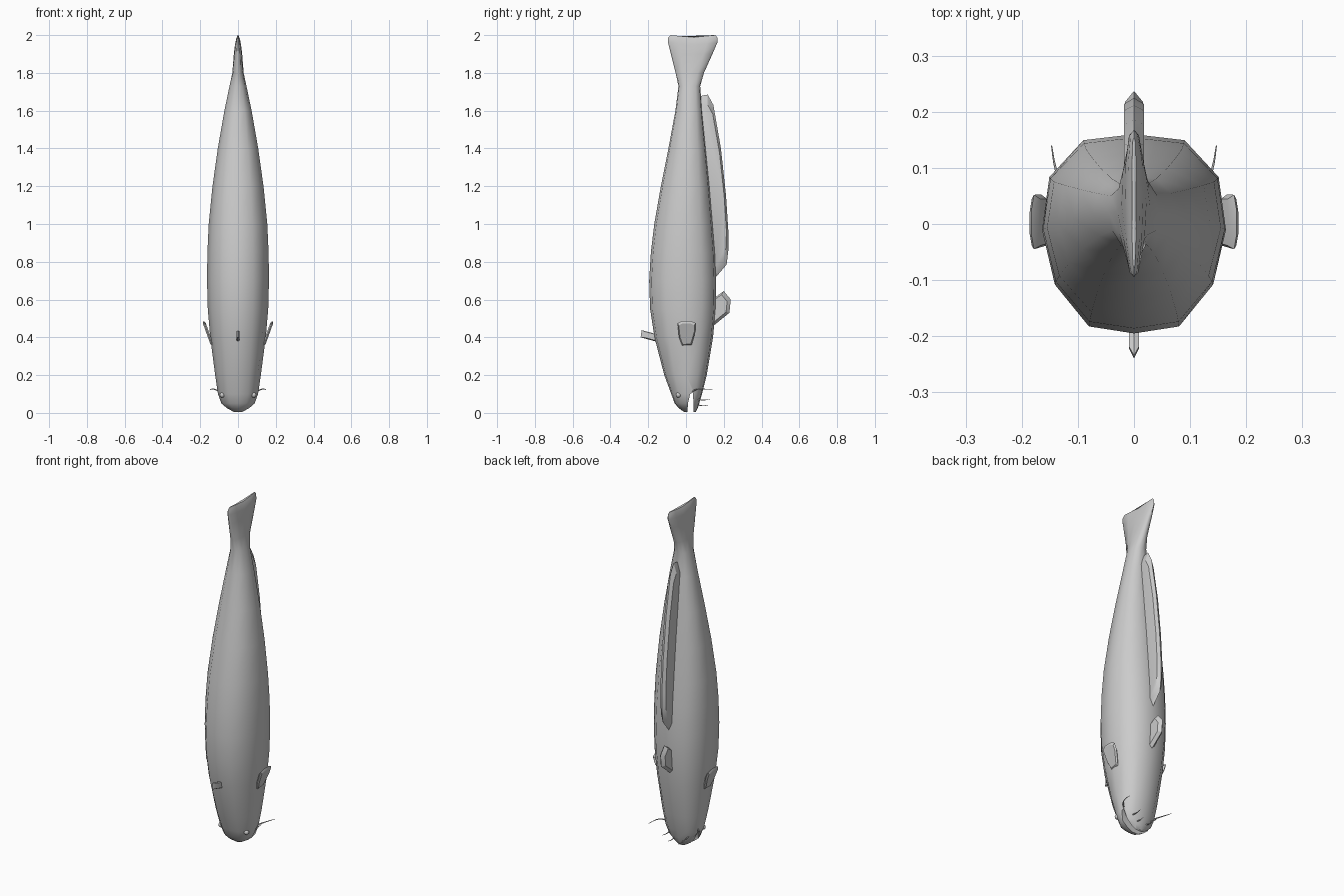
import bpy, bmesh, math
from mathutils import Vector

if "Cube" in bpy.data.objects:
    bpy.data.objects.remove(bpy.data.objects["Cube"], do_unlink=True)

grey = bpy.data.materials.new("fish grey")
grey.use_nodes = True
grey.diffuse_color = (0.6, 0.6, 0.6, 1)
grey.node_tree.nodes["Principled BSDF"].inputs["Base Color"].default_value = (0.6, 0.6, 0.6, 1)


def activate(ob):
    bpy.ops.object.select_all(action='DESELECT')
    ob.select_set(True)
    bpy.context.view_layer.objects.active = ob


def finish(bm, name, angle):
    bmesh.ops.recalc_face_normals(bm, faces=bm.faces)
    me = bpy.data.meshes.new(name)
    bm.to_mesh(me)
    bm.free()
    ob = bpy.data.objects.new(name, me)
    bpy.context.collection.objects.link(ob)
    me.materials.append(grey)
    activate(ob)
    if angle:
        bpy.ops.object.shade_smooth_by_angle(angle=math.radians(angle))
    return ob


def bridge(bm, a, b):
    n = len(a)
    for i in range(n):
        j = (i + 1) % n
        bm.faces.new((a[i], a[j], b[j], b[i]))


# Body and tail: twelve-sided rings of (height, back y, belly y, half width)
RINGS = [
    (0.005, -0.01, 0.052, 0.025), (0.025, -0.038, 0.062, 0.06),
    (0.05, -0.06, 0.07, 0.088), (0.1, -0.078, 0.085, 0.106),
    (0.2, -0.115, 0.11, 0.121), (0.4, -0.167, 0.143, 0.147),
    (0.55, -0.19, 0.157, 0.16), (0.7, -0.195, 0.16, 0.164),
    (0.85, -0.186, 0.154, 0.162), (1.0, -0.168, 0.142, 0.155),
    (1.2, -0.133, 0.125, 0.135), (1.4, -0.093, 0.105, 0.107),
    (1.6, -0.056, 0.085, 0.072), (1.73, -0.04, 0.075, 0.045),
    (1.8, -0.055, 0.095, 0.03), (1.9, -0.08, 0.14, 0.022),
    (1.96, -0.095, 0.166, 0.016), (1.985, -0.095, 0.168, 0.011),
    (2.0, -0.08, 0.155, 0.004)]
HALF = [(0, -1), (0.49, -0.93), (0.86, -0.51), (1, 0.04),
        (0.92, 0.57), (0.55, 0.94), (0, 1)]
SECTION = HALF + [(-x, y) for x, y in HALF[-2:0:-1]]

bm = bmesh.new()
loops = []
for z, y0, y1, w in RINGS:
    mid, half = (y0 + y1) / 2, (y1 - y0) / 2
    dip = 0.012 if z > 1.95 else 0
    loops.append([bm.verts.new((x * w, mid + y * half, z - dip * (1 - abs(y))))
                  for x, y in SECTION])
for a, b in zip(loops, loops[1:]):
    bridge(bm, a, b)
for ring in (loops[0], loops[-1]):
    bm.faces.new(ring)
body = finish(bm, "body", 0)

# Open mouth, cut straight across the snout
bm = bmesh.new()
wedge = [(0.006, -0.05), (0.01, 0.05), (0.022, 0.1), (0.036, 0.108), (0.04, 0.05), (0.038, -0.05)]
sides = [[bm.verts.new((x, y, z)) for y, z in wedge] for x in (-0.3, 0.3)]
bridge(bm, *sides)
for s in sides:
    bm.faces.new(s)
cutter = finish(bm, "mouth_cutter", 0)
cutter.hide_render = True
activate(body)
mod = body.modifiers.new("mouth", 'BOOLEAN')
mod.operation, mod.solver, mod.object = 'DIFFERENCE', 'EXACT', cutter
bpy.ops.object.modifier_apply(modifier=mod.name)
bpy.data.objects.remove(cutter, do_unlink=True)
bpy.ops.object.shade_smooth_by_angle(angle=math.radians(60))


def fin(name, outline, root, thick, inset=0.8, place=lambda z: 0):
    """Fin in the y-z plane with a thin rim and thicker faces near the root."""
    bm = bmesh.new()
    rows = []
    for off, k in ((-thick, inset), (0, 1), (thick, inset)):
        row = []
        for y, z in outline:
            py, pz = root[0] + (y - root[0]) * k, root[1] + (z - root[1]) * k
            row.append(bm.verts.new((place(pz) + off, py, pz)))
        rows.append(row)
    bridge(bm, rows[0], rows[1])
    bridge(bm, rows[1], rows[2])
    bm.faces.new(rows[0])
    bm.faces.new(rows[2])
    return finish(bm, name, 30)


# Fins on the centre line
fin("dorsal_fin", [(-0.13, 0.37), (-0.24, 0.4), (-0.235, 0.438), (-0.13, 0.41)],
    (-0.15, 0.4), 0.009)
fin("anal_fin", [(0.06, 1.66), (0.085, 1.68), (0.115, 1.685), (0.145, 1.63), (0.185, 1.4),
                 (0.212, 1.15), (0.225, 0.95), (0.224, 0.86), (0.215, 0.785),
                 (0.155, 0.715), (0.1, 0.75), (0.08, 1.2)],
    (0.11, 1.15), 0.018, 0.9)
fin("pelvic_fin", [(0.1, 0.58), (0.155, 0.612), (0.2, 0.645), (0.237, 0.6),
                   (0.23, 0.53), (0.15, 0.465), (0.1, 0.47)],
    (0.14, 0.55), 0.016)

# Paired fins, eyes and barbels
BARBELS = {
    "long": [(0.095, 0.03, 0.112), (0.125, 0.06, 0.125), (0.14, 0.1, 0.126), (0.147, 0.14, 0.122)],
    "middle": [(0.06, 0.05, 0.075), (0.062, 0.09, 0.068), (0.064, 0.128, 0.072)],
    "short": [(0.03, 0.05, 0.048), (0.032, 0.085, 0.038), (0.033, 0.12, 0.042)]}

for side, s in (("left", 1), ("right", -1)):
    fin(side + "_pectoral_fin",
        [(-0.045, 0.475), (-0.02, 0.487), (0.025, 0.487), (0.052, 0.475),
         (0.053, 0.44), (0.03, 0.36), (-0.02, 0.355), (-0.037, 0.4)],
        (0, 0.4), 0.008, 0.85, lambda z: s * (0.137 + (z - 0.36) * 0.36))

    bpy.ops.mesh.primitive_uv_sphere_add(segments=12, ring_count=8, radius=0.014,
                                         location=(s * 0.083, -0.04, 0.095))
    eye = bpy.context.object
    eye.name = side + "_eye"
    eye.data.materials.append(grey)
    bpy.ops.object.shade_smooth()

    for name, path in BARBELS.items():
        cu = bpy.data.curves.new(side + "_" + name + "_barbel", 'CURVE')
        cu.dimensions = '3D'
        cu.bevel_depth = 0.004
        cu.bevel_resolution = 1
        cu.resolution_u = 4
        cu.use_fill_caps = True
        sp = cu.splines.new('BEZIER')
        sp.bezier_points.add(len(path) - 1)
        for i, (p, co) in enumerate(zip(sp.bezier_points, path)):
            p.co = Vector((co[0] * s, co[1], co[2]))
            p.handle_left_type = p.handle_right_type = 'AUTO'
            p.radius = 1 - 0.75 * i / (len(path) - 1)
        ob = bpy.data.objects.new(cu.name, cu)
        bpy.context.collection.objects.link(ob)
        cu.materials.append(grey)
